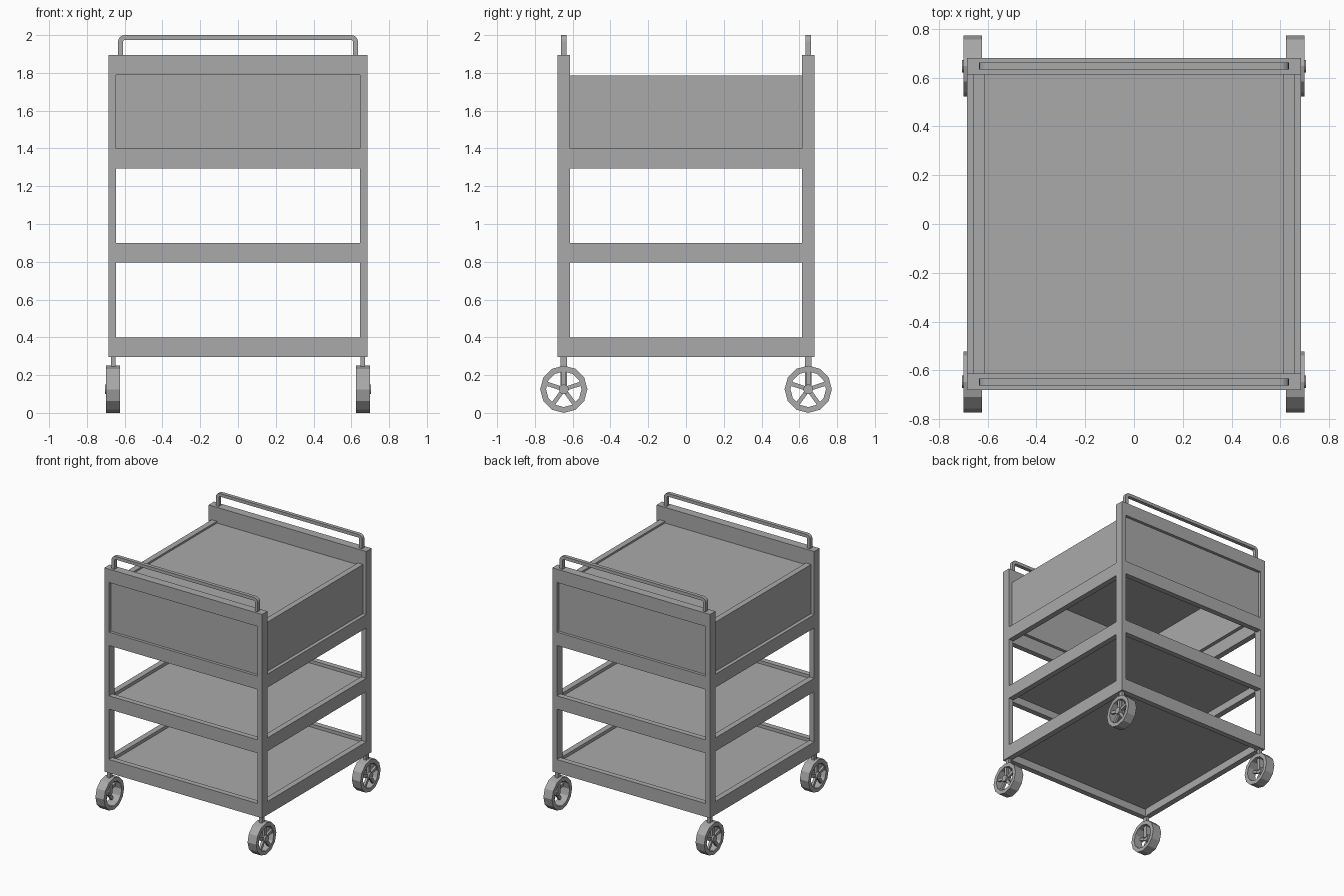
import bpy, bmesh, math
from mathutils import Matrix, Vector

if "Cube" in bpy.data.objects:
    bpy.data.objects.remove(bpy.data.objects["Cube"], do_unlink=True)

grey = bpy.data.materials.new("mid_grey")
grey.use_nodes = True
grey.diffuse_color = (0.4, 0.4, 0.4, 1)
grey.node_tree.nodes["Principled BSDF"].inputs["Base Color"].default_value = (0.4, 0.4, 0.4, 1)


def finish(name, bm):
    bmesh.ops.recalc_face_normals(bm, faces=bm.faces)
    mesh = bpy.data.meshes.new(name)
    bm.to_mesh(mesh)
    bm.free()
    mesh.materials.append(grey)
    obj = bpy.data.objects.new(name, mesh)
    bpy.context.collection.objects.link(obj)
    return obj


def add_box(bm, x, y, z):
    """Add a box from (low, high) ranges."""
    size = [b - a for a, b in (x, y, z)]
    mid = [(a + b) / 2 for a, b in (x, y, z)]
    mat = Matrix.Translation(mid) @ Matrix.Diagonal((*size, 1))
    bmesh.ops.create_cube(bm, size=1, matrix=mat)


def box(name, x, y, z):
    bm = bmesh.new()
    add_box(bm, x, y, z)
    return finish(name, bm)


def span(sign, inner, outer):
    return tuple(sorted((sign * inner, sign * outer)))


HX, HY = 0.685, 0.68          # outer half sizes of the frame
PX, PY = 0.645, 0.613         # inner faces of the posts
BASE, TOP, RAIL = 0.295, 1.895, 0.105
SIDES = (("left", 1), ("right", -1))
ENDS = (("front", -1), ("back", 1))

# Corner posts
for end, sy in ENDS:
    for side, sx in SIDES:
        box(f"{end}_{side}_post", span(sx, PX, HX), span(sy, PY, HY), (BASE, TOP))

# Rail frames at three heights, the lower two carrying a recessed shelf
for level, z in (("lower", BASE), ("middle", BASE + 0.5), ("upper", BASE + 1)):
    heights = (z, z + RAIL)
    for end, sy in ENDS:
        box(f"{level}_{end}_rail", (-PX, PX), span(sy, 0.637, HY), heights)
    for side, sx in SIDES:
        box(f"{level}_{side}_rail", span(sx, 0.64, HX), (-PY, PY), heights)
    if level != "upper":
        box(f"{level}_shelf", (-PX, PX), (-0.64, 0.64), (z + 0.06, z + 0.08))

# Upper box: recessed panels, end top rails and a tabletop
panel_z = (BASE + 1 + RAIL, 1.79)
for end, sy in ENDS:
    box(f"{end}_panel", (-PX, PX), span(sy, PY, 0.657), panel_z)
    box(f"{end}_top_rail", (-PX, PX), span(sy, PY, HY), (1.79, TOP))
for side, sx in SIDES:
    box(f"{side}_panel", span(sx, 0.612, 0.657), (-PY, PY), (panel_z[0], 1.786))
box("tabletop", (-0.612, 0.612), (-PY, PY), (1.752, 1.772))


# Handles: a flat bar bent into a rounded arch
def arch(half, top, radius):
    pts = [(half, TOP)]
    for i in range(5):
        a = math.radians(90 * i / 4)
        pts.append((half - radius + radius * math.cos(a), top - radius + radius * math.sin(a)))
    return pts + [(-x, z) for x, z in reversed(pts)]


for end, sy in ENDS:
    bm = bmesh.new()
    y0, y1 = span(sy, 0.633, 0.662)
    outer = [bm.verts.new((x, y0, z)) for x, z in arch(0.635, 2.0, 0.035)]
    inner = [bm.verts.new((x, y0, z)) for x, z in arch(0.61, 1.975, 0.012)]
    faces = [bm.faces.new((outer[i], outer[i + 1], inner[i + 1], inner[i]))
             for i in range(len(outer) - 1)]
    new = bmesh.ops.extrude_face_region(bm, geom=faces)["geom"]
    bmesh.ops.translate(bm, vec=(0, y1 - y0, 0),
                        verts=[g for g in new if isinstance(g, bmesh.types.BMVert)])
    bmesh.ops.recalc_face_normals(bm, faces=bm.faces)
    finish(f"{end}_handle", bm)


# Casters: a hollow twelve-sided tyre with spokes near its outer face
def ring(bm, radius, x, centre, sides=12):
    verts = []
    for i in range(sides):
        a = 2 * math.pi * i / sides
        verts.append(bm.verts.new(centre + Vector((x, radius * math.cos(a), radius * math.sin(a)))))
    return verts


R, HALF = 0.125, 0.0375
for end, sy in ENDS:
    for side, sx in SIDES:
        centre = Vector((sx * 0.661, sy * 0.647, R))
        bm = bmesh.new()
        loops = [ring(bm, r, x, centre) for r, x in
                 ((R, -HALF), (R, HALF), (0.094, HALF), (0.094, -HALF))]
        for a, b in zip(loops, loops[1:] + loops[:1]):
            for i in range(12):
                j = (i + 1) % 12
                bm.faces.new((a[i], a[j], b[j], b[i]))
        finish(f"{end}_{side}_tyre", bm)

        bm = bmesh.new()
        for i in range(5):
            start = len(bm.verts)
            add_box(bm, span(sx, 0.012, 0.03), (-0.011, 0.011), (0.015, 0.098))
            bm.verts.ensure_lookup_table()
            turn = Matrix.Translation(centre) @ Matrix.Rotation(2 * math.pi * i / 5, 4, "X")
            bmesh.ops.transform(bm, matrix=turn, verts=bm.verts[start:])
        finish(f"{end}_{side}_spokes", bm)

        bm = bmesh.new()
        axle = Matrix.Translation(centre + Vector((sx * 0.018, 0, 0))) @ Matrix.Rotation(math.pi / 2, 4, "Y")
        bmesh.ops.create_cone(bm, cap_ends=True, segments=12, radius1=0.026,
                              radius2=0.026, depth=0.05, matrix=axle)
        finish(f"{end}_{side}_hub", bm)

        # Stem from the frame down to the hub
        box(f"{end}_{side}_stem", (centre.x - 0.012, centre.x + 0.012),
            (centre.y - 0.017, centre.y + 0.017), (R, BASE))
